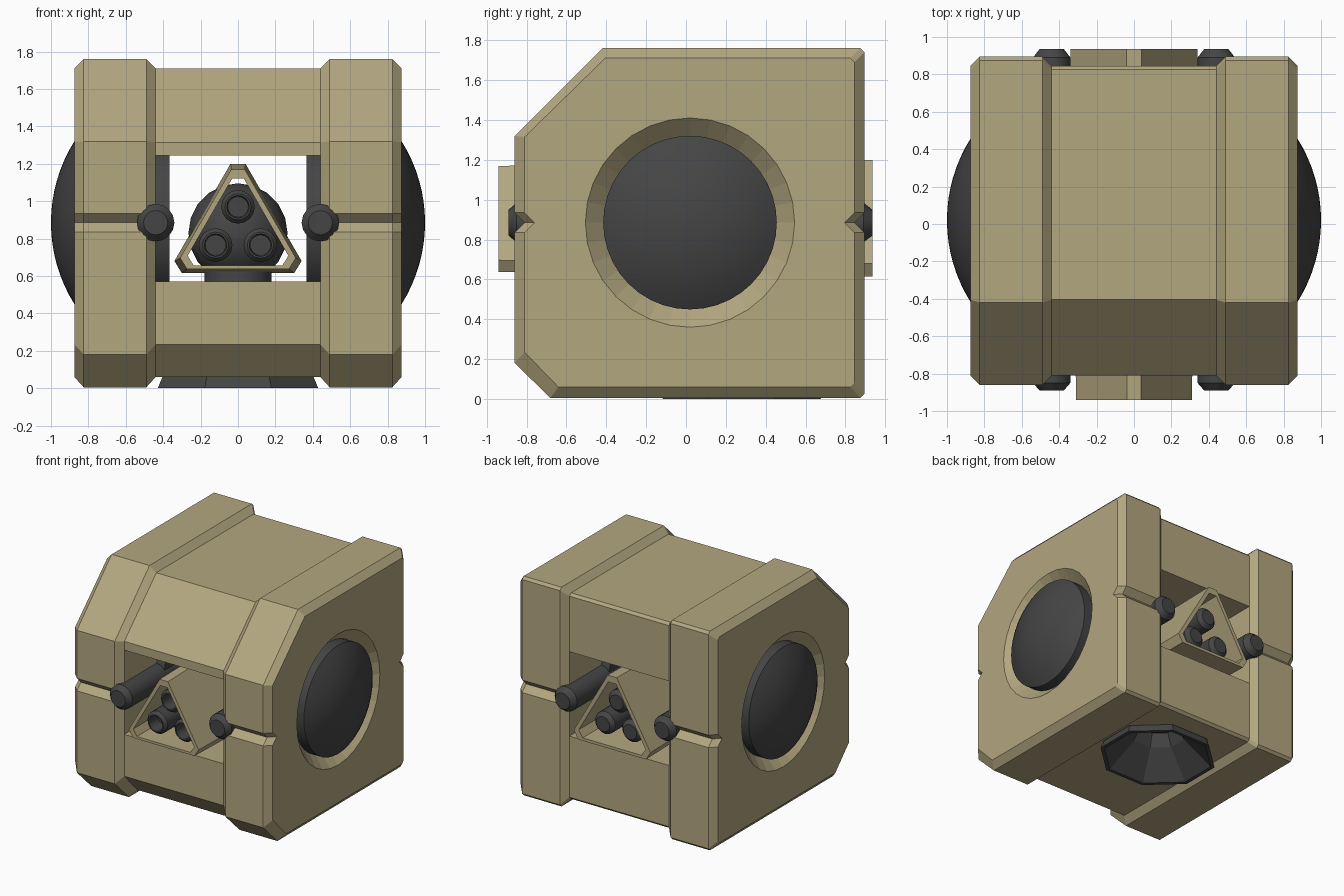
import bpy, bmesh, math

if "Cube" in bpy.data.objects:
    bpy.data.objects.remove(bpy.data.objects["Cube"])


def material(name, rgb):
    m = bpy.data.materials.new(name)
    m.use_nodes = True
    m.diffuse_color = (*rgb, 1)
    m.node_tree.nodes["Principled BSDF"].inputs["Base Color"].default_value = (*rgb, 1)
    return m


TAN = material("tan_armour", (0.45, 0.385, 0.215))
DARK = material("dark_metal", (0.06, 0.06, 0.06))
MID_Y, MID_Z = 0.02, 0.885


def loft(name, loops, mat, smooth=False, cyclic=False):
    """Bridge matching loops of points; cap the ends unless cyclic."""
    bm = bmesh.new()
    rings = [[bm.verts.new(p) for p in loop] for loop in loops]
    n = len(rings[0])
    pairs = list(zip(rings, rings[1:]))
    if cyclic:
        pairs.append((rings[-1], rings[0]))
    else:
        bm.faces.new(rings[0])
        bm.faces.new(rings[-1])
    for a, b in pairs:
        for i in range(n):
            j = (i + 1) % n
            bm.faces.new((a[i], a[j], b[j], b[i]))
    bmesh.ops.recalc_face_normals(bm, faces=bm.faces)
    me = bpy.data.meshes.new(name)
    bm.to_mesh(me)
    bm.free()
    me.materials.append(mat)
    ob = bpy.data.objects.new(name, me)
    bpy.context.collection.objects.link(ob)
    if smooth:
        select(ob)
        bpy.ops.object.shade_smooth_by_angle(angle=math.radians(30))
    return ob


def select(ob):
    bpy.ops.object.select_all(action='DESELECT')
    ob.select_set(True)
    bpy.context.view_layer.objects.active = ob


def turned(name, axis, centre, profile, mat, sides=16, smooth=True, phase=0.0, stretch=1.0):
    """Loft circles along an axis; profile holds (position, radius) pairs."""
    loops = []
    for pos, r in profile:
        loop = []
        for i in range(sides):
            t = (i + phase) * math.tau / sides
            u, v = r * math.cos(t) * stretch, r * math.sin(t)
            a, b = centre[0] + u, centre[1] + v
            loop.append({'X': (pos, a, b), 'Y': (a, pos, b), 'Z': (a, b, pos)}[axis])
        loops.append(loop)
    return loft(name, loops, mat, smooth)


def cut(ob, cutter):
    cutter.hide_render = True
    mod = ob.modifiers.new("cut", 'BOOLEAN')
    mod.operation, mod.solver, mod.object = 'DIFFERENCE', 'EXACT', cutter
    select(ob)
    bpy.ops.object.modifier_apply(modifier=mod.name)
    bpy.data.objects.remove(cutter)


# Side slab outlines (y, z): full size, and drawn in for the chamfered rims
def outline(front, back, low, high, chamfers):
    f1, f2, y1, y2 = chamfers
    g, c = 0.05, 0.02
    return [(front, f1), (y1, low), (back - c, low), (back, low + c),
            (back, MID_Z - g), (back - g, MID_Z), (back, MID_Z + g),
            (back, high - c), (back - c, high), (y2, high), (front, f2),
            (front, MID_Z + g), (front + g, MID_Z), (front, MID_Z - g)]


full = outline(-0.86, 0.895, 0.005, 1.76, (0.18, 1.32, -0.68, -0.42))
inset = outline(-0.81, 0.845, 0.06, 1.71, (0.235, 1.315, -0.64, -0.405))

for side, s in (("left", 1), ("right", -1)):
    levels = ((0.44, inset), (0.49, full), (0.825, full), (0.875, inset))
    slab = loft(side + "_side_slab", [[(s * x, y, z) for y, z in o] for x, o in levels], TAN)
    # Conical recess around the dome
    cut(slab, turned("recess_cutter", 'X', (MID_Y, MID_Z),
                     [(s * 0.785, 0.43), (s * 0.875, 0.525), (s * 0.895, 0.546)],
                     TAN, sides=32, smooth=False))
    # Domed drum passing through the slab
    radius = 0.82
    cap = [(s * (1.0 - radius + radius * math.cos(a)), radius * math.sin(a))
           for a in [0.56 * (1 - k / 8) for k in range(8)]]
    turned(side + "_dome", 'X', (MID_Y, MID_Z),
           [(s * 0.365, 0.42), (s * 0.365, 0.435)] + cap + [(s * 1.0, 0.004)], DARK, sides=40)
    # Long rod along the inner wall
    turned(side + "_rod", 'Y', (s * 0.44, MID_Z),
           [(-0.89, 0.065), (-0.85, 0.1), (0.89, 0.1), (0.935, 0.065)], DARK)

# Bridges above and below the open middle
upper = [(-0.81, 1.245), (-0.81, 1.315), (-0.405, 1.71), (0.825, 1.71), (0.845, 1.69), (0.845, 1.245)]
lower = [(-0.81, 0.57), (-0.81, 0.235), (-0.64, 0.06), (0.825, 0.06), (0.845, 0.08), (0.845, 0.57)]
bridges = [loft(name, [[(x, y, z) for y, z in shape] for x in (-0.45, 0.45)], TAN)
           for name, shape in (("upper_bridge", upper), ("lower_bridge", lower))]

# Octagonal nozzle set into the underside, with its neck and core above
NY = 0.28
cut(bridges[1], turned("nozzle_cutter", 'Z', (0, NY), [(0.0, 0.45), (0.08, 0.40), (0.3, 0.22)],
                       TAN, sides=8, smooth=False, phase=0.5, stretch=1.08))
turned("nozzle", 'Z', (0, NY), [(0.32, 0.24), (0.06, 0.405), (0.0, 0.43), (0.0, 0.40), (0.2, 0.2), (0.3, 0.15)],
       DARK, sides=8, smooth=False, phase=0.5, stretch=1.08)
turned("nozzle_neck", 'Z', (0, NY), [(0.3, 0.18), (0.68, 0.18)], DARK)
core = [(0.83 - 0.265 * math.cos(k * math.pi / 10), max(0.004, 0.265 * math.sin(k * math.pi / 10)))
        for k in range(11)]
turned("core_ball", 'Z', (0, NY), core, DARK)

# Triangular housing running front to back, slightly narrower at the front
right_half = [(0.04, 1.2), (0.34, 0.68), (0.30, 0.615)]
tri = right_half + [(-x, z) for x, z in reversed(right_half)]


def triangle(y, size, wall):
    pts = [(x * size, 0.86 + (z - 0.86) * size) for x, z in tri]
    return [(x * wall, y, 0.79 + (z - 0.79) * wall) for x, z in pts]


loft("triangular_housing", [triangle(-0.94, 0.91, 1), triangle(0.935, 1, 1),
                            triangle(0.935, 1, 0.87), triangle(-0.94, 0.91, 0.87)], TAN, cyclic=True)

# Three barrels inside the housing, hollow at the front
for name, x, z in (("top_barrel", 0, 0.97), ("left_barrel", 0.12, 0.765), ("right_barrel", -0.12, 0.765)):
    turned(name, 'Y', (x, z), [(-0.76, 0.055), (-0.87, 0.06), (-0.87, 0.07), (-0.845, 0.09),
                               (0.85, 0.09), (0.88, 0.06)], DARK)
